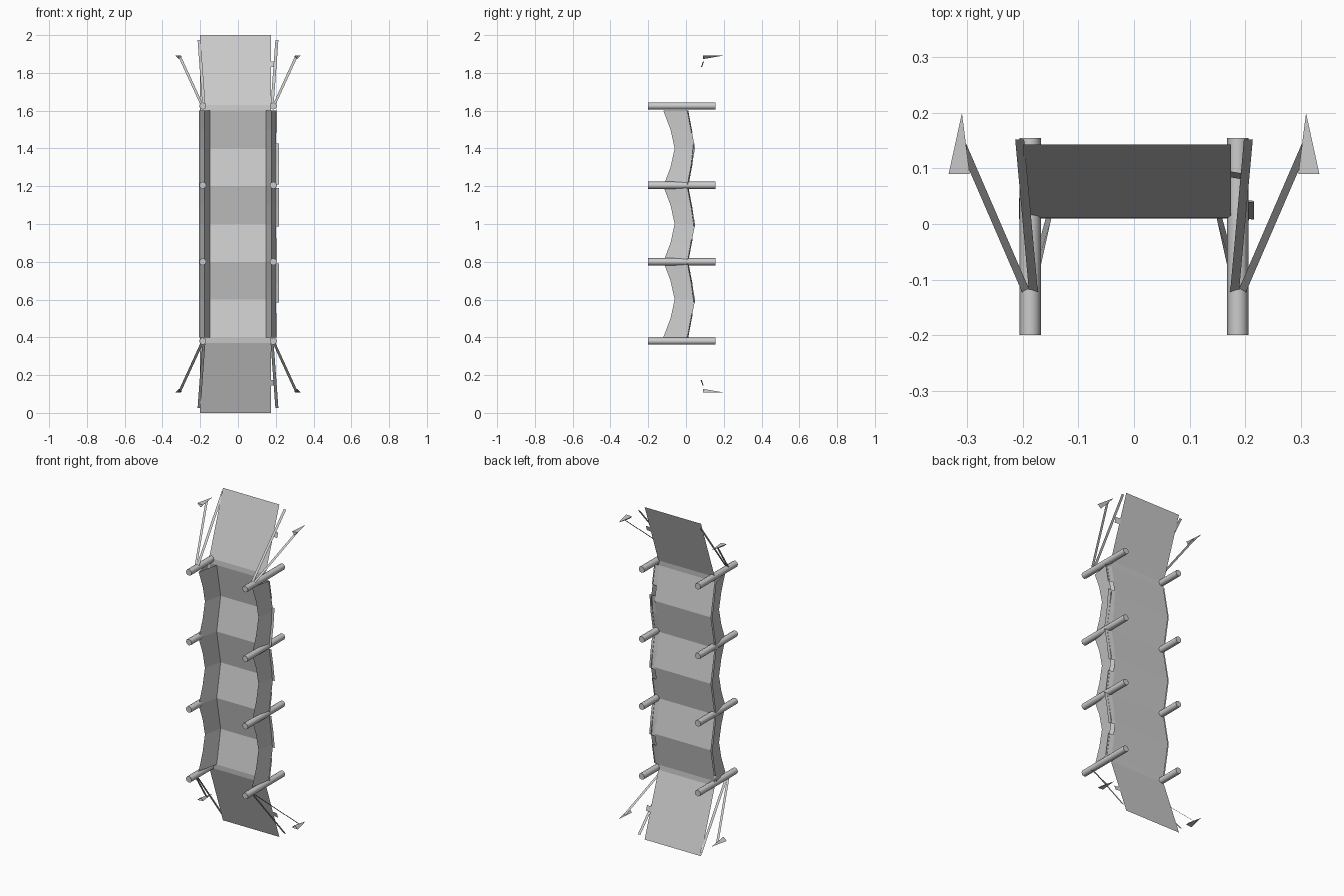
import bpy, math
from mathutils import Vector

if "Cube" in bpy.data.objects:
    bpy.data.objects.remove(bpy.data.objects["Cube"])

def mesh(name, verts, faces):
    me = bpy.data.meshes.new(name)
    me.from_pydata([tuple(v) for v in verts], [], faces)
    me.update()
    ob = bpy.data.objects.new(name, me)
    bpy.context.collection.objects.link(ob)
    return ob

def sheet(name, left, right):
    # strip of quads between two matching edge paths
    n = len(left)
    return mesh(name, left + right,
                [(i, i + 1, n + i + 1, n + i) for i in range(n - 1)])

def lerp_path(path, z):
    for (z0, y0), (z1, y1) in zip(path, path[1:]):
        if z0 <= z <= z1:
            return y0 + (y1 - y0) * (z - z0) / (z1 - z0)

# Folded back profile (z, y) and the matching front edge of the side walls
folds = [(0.4 + 0.2 * i, 0.01 if i % 2 == 0 else 0.048) for i in range(7)]
back = [(0.0, 0.143), (0.37, 0.012)] + folds + [(1.63, 0.012), (2.0, 0.143)]
front = [(0.4 + 0.2 * i, -0.12 if i % 2 == 0 else -0.06) for i in range(7)]
wall_z = [0.4 + 0.1 * i for i in range(13)]
wall_z[-1] = 1.6
wall_front = [lerp_path(front, min(z, 1.5999)) + (0.008 if i % 2 else 0)
              for i, z in enumerate(wall_z)]
wall_back = [lerp_path(back, z) for z in wall_z]

# Zigzag back panel
sheet("back_panel", [(-0.2, y, z) for z, y in back], [(0.175, y, z) for z, y in back])

# Folded V-shaped side walls
for side, s, outer in (("left", -1, 0.207), ("right", 1, 0.2)):
    edge = [(s * 0.178, y, z) for z, y in zip(wall_z, wall_front)]
    sheet(side + "_inner_wall", edge,
          [(s * 0.149, y, z) for z, y in zip(wall_z, wall_back)])
    sheet(side + "_outer_wall", edge,
          [(s * outer, y, z) for z, y in zip(wall_z, wall_back)])

# Glue tabs along the right edge
tabs = [(0.145, 0.175, 0.205), (0.4, 0.525, 0.207), (0.585, 0.79, 0.216), (0.81, 0.923, 0.207),
        (0.987, 1.19, 0.216), (1.21, 1.427, 0.216), (1.485, 1.6, 0.207), (1.83, 1.86, 0.205)]
for i, (z0, z1, x1) in enumerate(tabs):
    zs = [z0, (z0 + z1) / 2, z1]
    sheet(f"edge_tab_{i}", [(0.17, lerp_path(back, z) + 0.002, z) for z in zs],
          [(x1, lerp_path(back, z) - 0.004, z) for z in zs])

# Cross pegs
for s in (-1, 1):
    for z in (0.38, 0.8, 1.205, 1.625):
        bpy.ops.mesh.primitive_cylinder_add(vertices=8, radius=0.019, depth=0.355,
            location=(s * 0.187, -0.0225, z), rotation=(math.pi / 2, 0, 0))
        bpy.context.object.name = "peg"
        bpy.ops.object.shade_smooth_by_angle(angle=math.radians(50))

def ribbon(name, a, b, w):
    h = Vector((w / 2, 0, 0))
    a, b = Vector(a), Vector(b)
    return mesh(name, [a - h, a + h, b + h, b - h], [(0, 1, 2, 3)])

# End braces, arms and folded pointed tips, mirrored to all four corners
for s in (-1, 1):
    for end in (-1, 1):
        def z(v):
            return 1 + end * v
        ribbon("end_brace", (s * 0.181, -0.125, z(0.635)), (s * 0.206, 0.152, z(0.975)), 0.016)
        ribbon("tip_arm", (s * 0.191, -0.13, z(0.63)), (s * 0.31, 0.145, z(0.89)), 0.015)
        mesh("pointed_tip",
             [(s * 0.296, 0.09, z(0.89)), (s * 0.334, 0.09, z(0.893)),
              (s * 0.312, 0.09, z(0.873)), (s * 0.31, 0.2, z(0.892))],
             [(0, 1, 3), (1, 2, 3), (2, 0, 3)])
